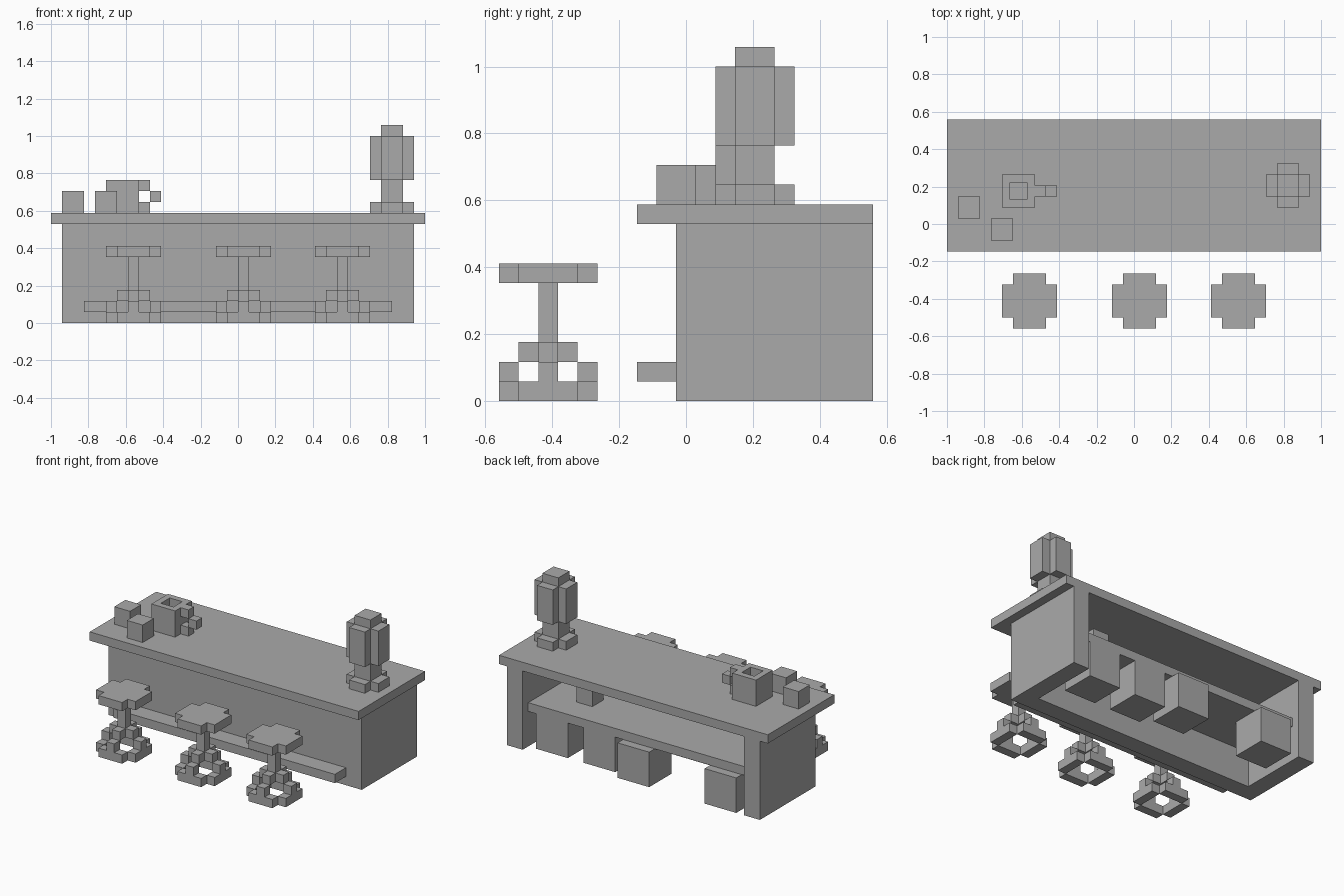
import bpy, bmesh
from mathutils import Vector

U = 1 / 17  # grid unit

if "Cube" in bpy.data.objects:
    bpy.data.objects.remove(bpy.data.objects["Cube"])

grey = bpy.data.materials.new("plain_grey")
grey.use_nodes = True
colour = (0.4, 0.4, 0.4, 1)
grey.diffuse_color = colour
grey.node_tree.nodes["Principled BSDF"].inputs["Base Color"].default_value = colour


def finish(name, bm):
    """Scale from grid units and add the mesh to the scene."""
    bmesh.ops.scale(bm, vec=(U, U, U), verts=bm.verts)
    bmesh.ops.recalc_face_normals(bm, faces=bm.faces)
    mesh = bpy.data.meshes.new(name)
    bm.to_mesh(mesh)
    bm.free()
    mesh.materials.append(grey)
    obj = bpy.data.objects.new(name, mesh)
    bpy.context.collection.objects.link(obj)
    return obj


def prism(bm, outline, z0, z1):
    """Extrude a flat outline upward."""
    face = bm.faces.new([bm.verts.new((x, y, z0)) for x, y in outline])
    out = bmesh.ops.extrude_face_region(bm, geom=[face], use_keep_orig=True)
    top = [v for v in out["geom"] if isinstance(v, bmesh.types.BMVert)]
    bmesh.ops.translate(bm, verts=top, vec=(0, 0, z1 - z0))


def add_box(bm, x, y, z):
    prism(bm, [(x[0], y[0]), (x[1], y[0]), (x[1], y[1]), (x[0], y[1])], *z)


def add_cross(bm, cx, cy, inner, outer, z):
    """Square with its corners notched out, as one prism."""
    quarter = [(outer, -inner), (outer, inner), (inner, inner)]
    outline = []
    for _ in range(4):
        outline += [(cx + px, cy + py) for px, py in quarter]
        quarter = [(-py, px) for px, py in quarter]
    prism(bm, outline, *z)


def box(name, x, y, z):
    bm = bmesh.new()
    add_box(bm, x, y, z)
    return finish(name, bm)


# Counter: top, U-shaped body open at the back, foot rail
box("counter_top", (-17, 17), (-2.5, 9.5), (9, 10))
bm = bmesh.new()
prism(bm, [(-16, -0.5), (16, -0.5), (16, 9.5), (14, 9.5),
           (14, 1.5), (-14, 1.5), (-14, 9.5), (-16, 9.5)], 0, 9)
finish("counter_body", bm)
box("foot_rail", (-14, 14), (-2.5, -0.5), (1, 2))

# Shelf and storage behind the counter
box("back_shelf", (-14, 14), (1.5, 8.5), (4, 5))
box("shelf_jar", (8, 10), (3.5, 5.5), (5, 8))
for i, (x, y) in enumerate([(9, 4.5), (3, 4.5), (-2, 5.5), (-13, 5.5)]):
    box(f"storage_crate_{i + 1}", (x, x + 4), (y, y + 4), (0, 4))

# Three stools
for i, cx in enumerate((-9.5, 0.5, 9.5)):
    cy = -7
    bm = bmesh.new()
    add_cross(bm, cx, cy, 1.5, 2.5, (6, 7))
    finish(f"stool_seat_{i + 1}", bm)
    box(f"stool_post_{i + 1}", (cx - .5, cx + .5), (cy - .5, cy + .5), (3, 6))

    bm = bmesh.new()
    add_cross(bm, cx, cy, 0.5, 1.5, (2, 3))
    for dx, dy in ((1, 0), (-1, 0), (0, 1), (0, -1)):
        centre = Vector((cx + 2 * dx, cy + 2 * dy))
        # upright foot block, then the bar of the floor ring
        hx, hy = 0.5 + abs(dy), 0.5 + abs(dx)
        add_box(bm, (centre.x - .5, centre.x + .5),
                (centre.y - .5, centre.y + .5), (1, 2))
        add_box(bm, (centre.x - hx, centre.x + hx),
                (centre.y - hy, centre.y + hy), (0, 1))
    finish(f"stool_base_{i + 1}", bm)

# Cups
box("cup_left", (-16, -14), (0.5, 2.5), (10, 12))
box("cup_right", (-13, -11), (-1.5, 0.5), (10, 12))

# Pitcher with an opening in the top and a stepped handle
bm = bmesh.new()
add_box(bm, (-12, -9), (1.5, 4.5), (10, 13))
bmesh.ops.recalc_face_normals(bm, faces=bm.faces)
top = max(bm.faces, key=lambda f: f.calc_center_median().z)
bmesh.ops.inset_individual(bm, faces=[top], thickness=1)
hole = bmesh.ops.extrude_discrete_faces(bm, faces=[top])["faces"][0]
bmesh.ops.translate(bm, verts=hole.verts, vec=(0, 0, -2))
finish("pitcher", bm)

bm = bmesh.new()
for x, z in ((-9, 10), (-8, 11), (-9, 12)):
    add_box(bm, (x, x + 1), (2.5, 3.5), (z, z + 1))
finish("pitcher_handle", bm)

# Lamp: foot, stem, shade and cap
bm = bmesh.new()
add_cross(bm, 14, 3.5, 1, 2, (10, 11))
finish("lamp_foot", bm)
box("lamp_stem", (13, 15), (2.5, 4.5), (11, 13))
bm = bmesh.new()
add_cross(bm, 14, 3.5, 1, 2, (13, 17))
finish("lamp_shade", bm)
box("lamp_cap", (13, 15), (2.5, 4.5), (17, 18))
